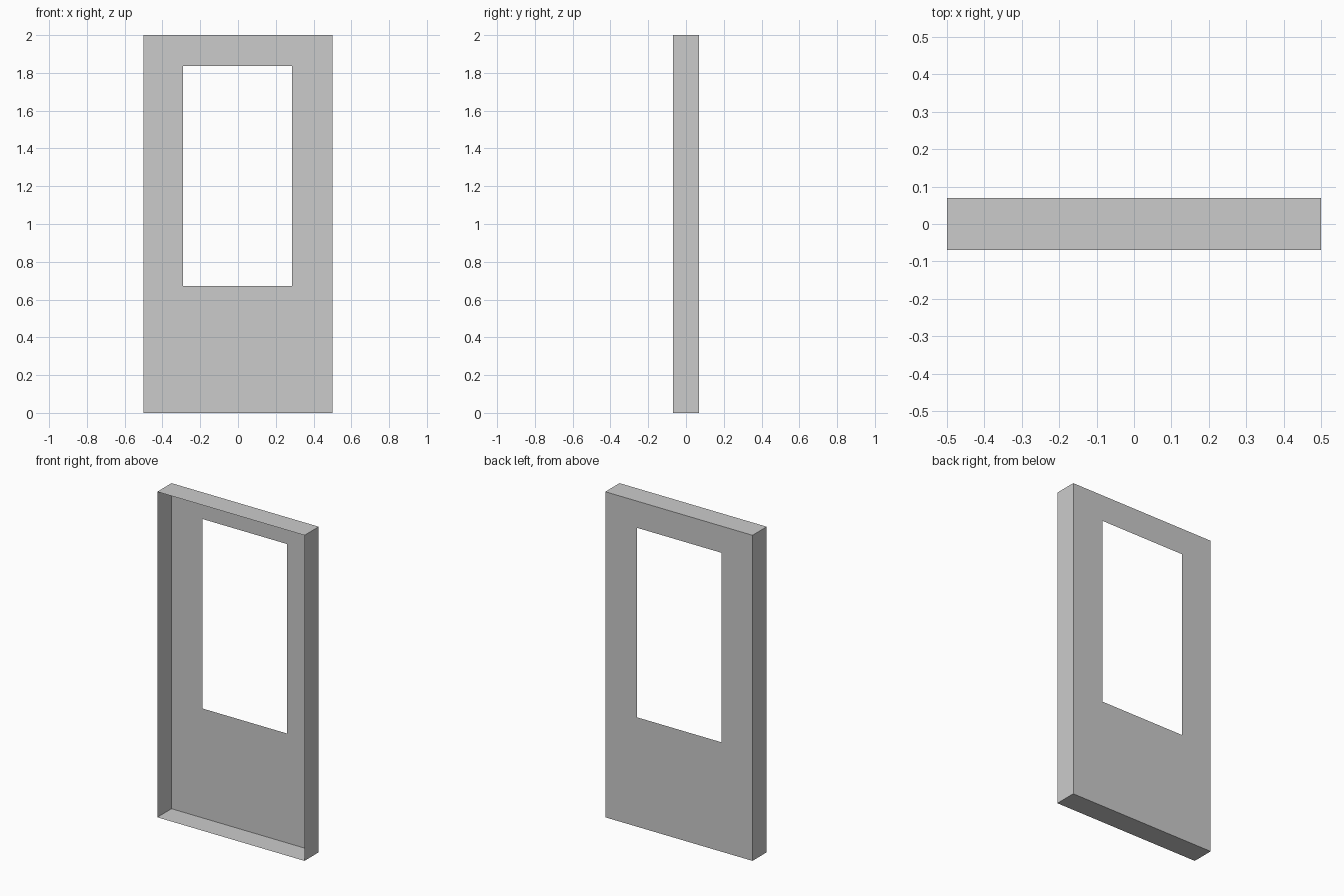
import bpy, bmesh

if "Cube" in bpy.data.objects:
    bpy.data.objects.remove(bpy.data.objects["Cube"])

W, H, D = 0.5, 2.0, 0.069                       # half width, height, half depth
WIN = (-0.29, 0.286, 0.672, 1.836)              # window x0, x1, z0, z1


def rect(bm, x0, x1, z0, z1, y):
    """Four corner vertices of an upright rectangle."""
    return [bm.verts.new((x, y, z)) for x, z in ((x0, z0), (x1, z0), (x1, z1), (x0, z1))]


def bridge(bm, a, b):
    """Join two four-corner loops with a ring of quads."""
    for i in range(4):
        j = (i + 1) % 4
        bm.faces.new((a[i], a[j], b[j], b[i]))


bm = bmesh.new()
front = rect(bm, -W, W, 0, H, -D)
back = rect(bm, -W, W, 0, H, D)
window = rect(bm, *WIN, D)

# Thin side walls, floor and top, open at the front
bridge(bm, front, back)
# Back panel around the window opening
bridge(bm, back, window)

mesh = bpy.data.meshes.new("door_panel")
bm.to_mesh(mesh)
bm.free()
door = bpy.data.objects.new("door_panel", mesh)
bpy.context.collection.objects.link(door)
